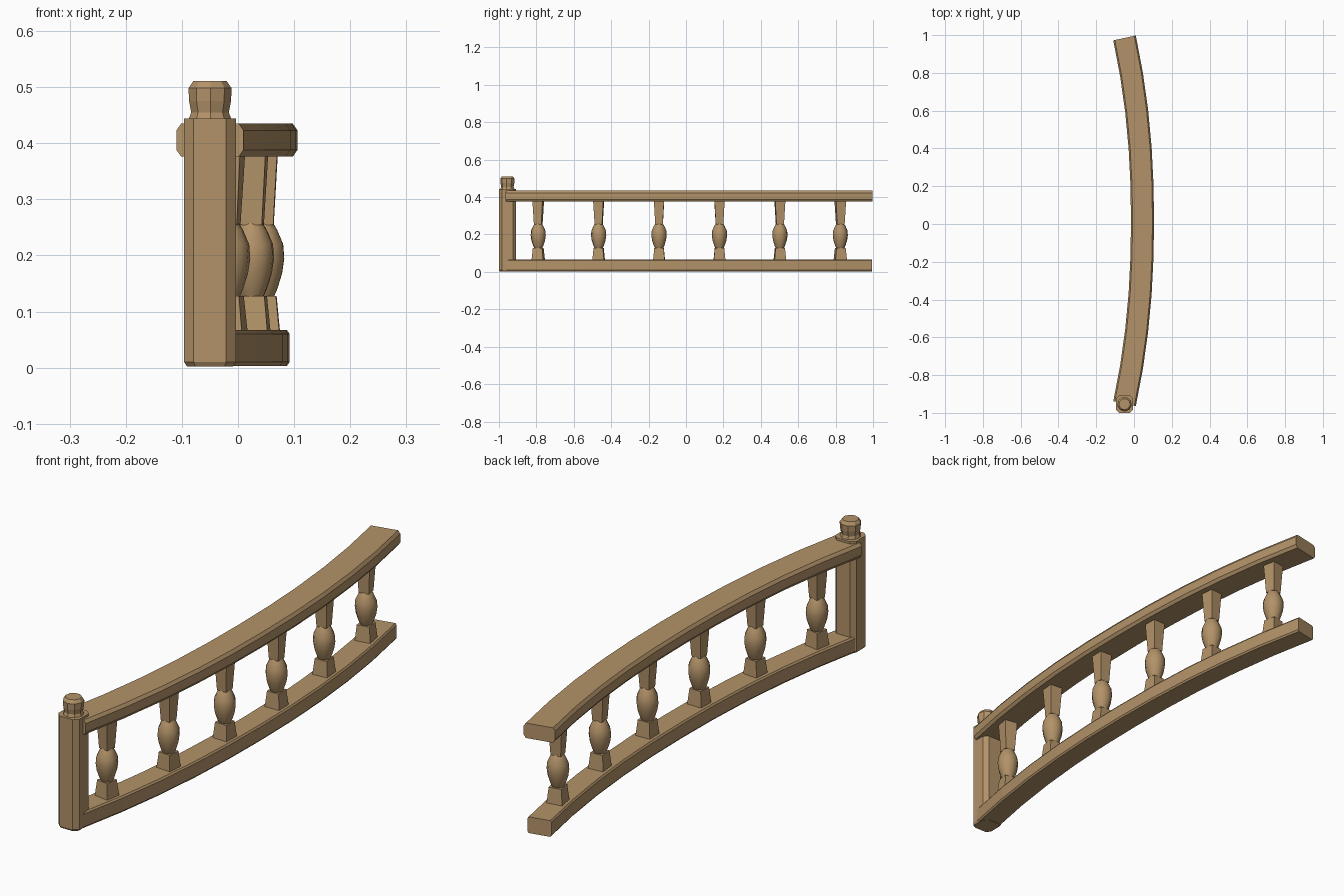
import bpy, bmesh, math
from mathutils import Matrix, Vector

cube = bpy.data.objects.get("Cube")
if cube:
    bpy.data.objects.remove(cube, do_unlink=True)

wood = bpy.data.materials.new("tan wood")
wood.use_nodes = True
color = (0.45, 0.29, 0.14, 1)
wood.diffuse_color = color
wood.node_tree.nodes["Principled BSDF"].inputs["Base Color"].default_value = color

HALF = 0.968    # half length of the curved rails
SHIFT = 0.017   # middle of the rails along y


def path(s):
    """Centre point and sideways direction of the bowed rail line."""
    def x(t):
        return 0.045 - 0.095 * abs(t / HALF) ** 2.2
    slope = (x(s + 0.01) - x(s - 0.01)) / 0.02
    return Vector((x(s), s + SHIFT, 0)), Vector((1, -slope, 0)).normalized()


def loft(name, rings, smooth=False):
    """Skin a row of equal-length closed rings and cap both ends."""
    bm = bmesh.new()
    loops = [[bm.verts.new(p) for p in ring] for ring in rings]
    n = len(loops[0])
    for a, b in zip(loops, loops[1:]):
        for i in range(n):
            j = (i + 1) % n
            bm.faces.new((a[i], a[j], b[j], b[i]))
    bm.faces.new(loops[0])
    bm.faces.new(loops[-1])
    bmesh.ops.recalc_face_normals(bm, faces=bm.faces)
    mesh = bpy.data.meshes.new(name)
    bm.to_mesh(mesh)
    bm.free()
    mesh.materials.append(wood)
    obj = bpy.data.objects.new(name, mesh)
    bpy.context.collection.objects.link(obj)
    if smooth:
        bpy.ops.object.select_all(action='DESELECT')
        obj.select_set(True)
        bpy.context.view_layer.objects.active = obj
        bpy.ops.object.shade_smooth_by_angle(angle=math.radians(50))
    return obj


def turned(name, profile, sides, base, angle=0, smooth=False):
    """Stack of regular rings from (radius, height) pairs."""
    rings = []
    for r, z in profile:
        rings.append([base + Vector((r * math.cos(a), r * math.sin(a), z))
                      for a in (angle + 2 * math.pi * (i + 0.5) / sides for i in range(sides))])
    return loft(name, rings, smooth)


def rail(name, low, high, half, edge):
    """Curved plank with chamfered long edges."""
    section = []
    for side, flip in ((-1, 1), (1, -1)):
        levels = [(half - edge * 0.7, high), (half, high - edge),
                  (half, low + edge), (half - edge * 0.7, low)]
        section += [(side * w, z) for w, z in levels[::flip]]
    rings = []
    for i in range(11):
        centre, across = path(HALF * (i / 5 - 1))
        rings.append([centre + across * w + Vector((0, 0, z)) for w, z in section])
    return loft(name, rings)


# Rails
rail("top_rail", 0.376, 0.435, 0.061, 0.012)
rail("bottom_rail", 0.003, 0.067, 0.047, 0.007)

# Balusters: tapered square foot, round bulb, flared square neck
ROOT2 = math.sqrt(2)
foot = [(0.031 * ROOT2, 0.064), (0.025 * ROOT2, 0.128)]
bulb = [(0.022, 0.127), (0.028, 0.14), (0.037, 0.168), (0.041, 0.195),
        (0.039, 0.22), (0.028, 0.245), (0.021, 0.257)]
neck = [(0.020 * ROOT2, 0.254), (0.027 * ROOT2, 0.378)]
for i in range(6):
    centre, across = path(-0.79 + 0.323 * i - SHIFT)
    turn = math.atan2(across.y, across.x)
    turned(f"baluster_foot_{i + 1}", foot, 4, centre, turn)
    turned(f"baluster_bulb_{i + 1}", bulb, 10, centre, turn, True)
    turned(f"baluster_neck_{i + 1}", neck, 4, centre, turn)

# End post with chamfered corners
post_centre = Vector((-0.05, -0.954, 0))


def chamfered_square(half, cut, z):
    points = []
    for k in range(4):
        spin = Matrix.Rotation(k * math.pi / 2, 3, 'Z')
        for p in ((half, half - cut, z), (half - cut, half, z)):
            points.append(post_centre + spin @ Vector(p))
    return points


loft("end_post", [chamfered_square(0.041, 0.015, 0.002),
                  chamfered_square(0.046, 0.017, 0.01),
                  chamfered_square(0.046, 0.017, 0.444)])

# Rough-cut finial on the post
finial = [(0.039, 0.442), (0.034, 0.455), (0.038, 0.475),
          (0.039, 0.498), (0.030, 0.511)]
turned("post_finial", finial, 9, post_centre, 0.2)
